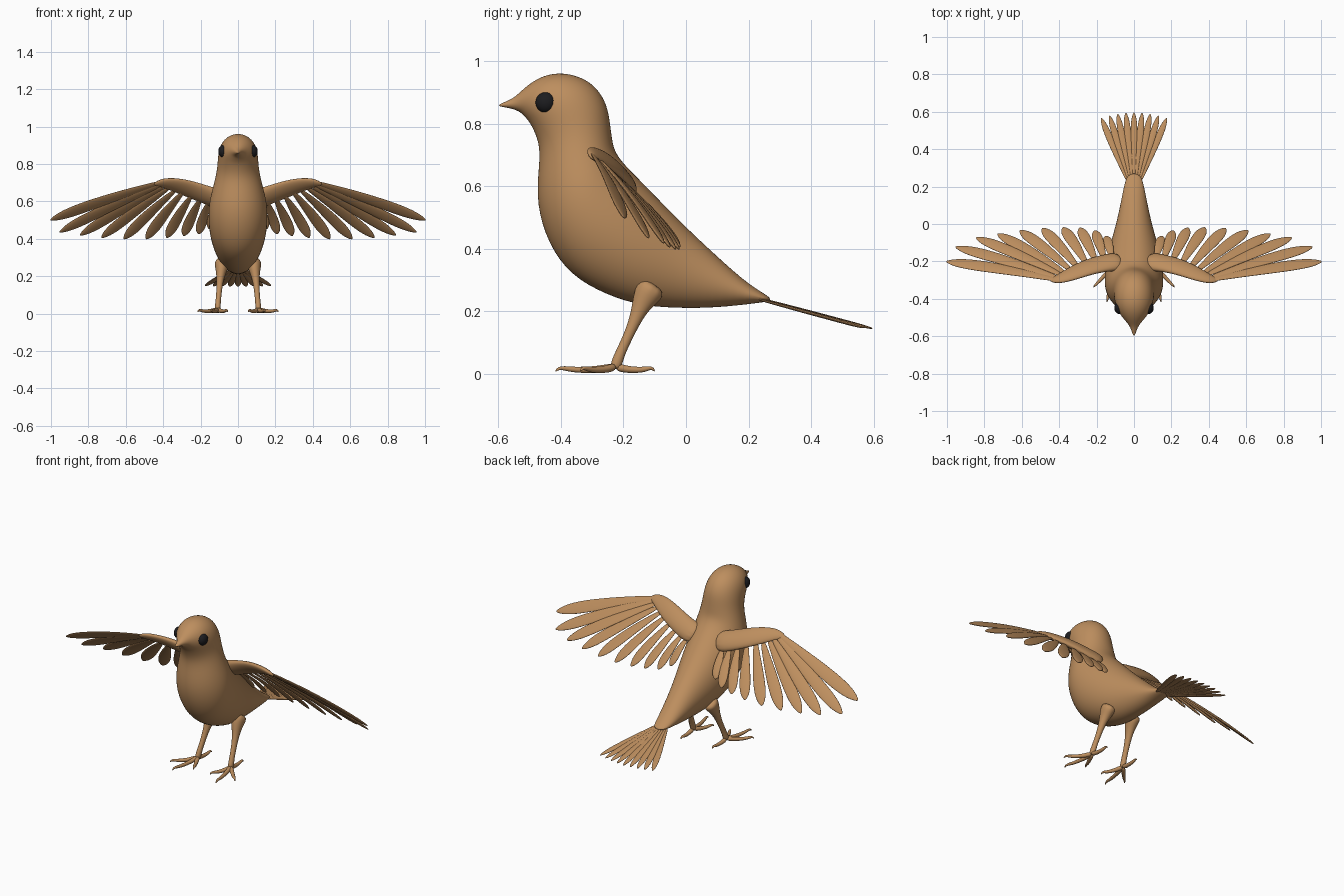
import bpy, bmesh, math
from mathutils import Vector as V

if "Cube" in bpy.data.objects:
    bpy.data.objects.remove(bpy.data.objects["Cube"])


def material(name, rgb):
    m = bpy.data.materials.new(name)
    m.diffuse_color = (*rgb, 1)
    m.use_nodes = True
    m.node_tree.nodes["Principled BSDF"].inputs["Base Color"].default_value = m.diffuse_color
    return m


TAN = material("tan plumage", (0.51, 0.272, 0.113))
BLACK = material("eye black", (0.012, 0.012, 0.014))


def loft(bm, rings, n):
    """Skin a closed tube through elliptical rings (centre, half axis u, half axis v)."""
    k = 6 / (4 + 2 * math.cos(math.tau / n))      # undo subdivision shrinkage
    loops = []
    for c, u, v in rings:
        angles = [math.tau * i / n for i in range(n)]
        loops.append([bm.verts.new(c + k * (u * math.cos(a) + v * math.sin(a))) for a in angles])
    for a, b in zip(loops, loops[1:]):
        for i in range(n):
            j = (i + 1) % n
            bm.faces.new((a[i], a[j], b[j], b[i]))
    bm.faces.new(loops[0][::-1])
    bm.faces.new(loops[-1])


def finish(name, bm, mat, mirror=False, levels=2):
    bmesh.ops.recalc_face_normals(bm, faces=bm.faces)
    for f in bm.faces:
        f.smooth = True
    me = bpy.data.meshes.new(name)
    bm.to_mesh(me)
    bm.free()
    me.materials.append(mat)
    ob = bpy.data.objects.new(name, me)
    bpy.context.collection.objects.link(ob)
    if mirror:
        ob.modifiers.new("mirror", 'MIRROR').use_mirror_merge = False
    if levels:
        s = ob.modifiers.new("smooth", 'SUBSURF')
        s.levels = s.render_levels = levels
    return ob


def path_rings(points, sizes, normal):
    """Rings along a path; sizes are (half width, half thickness along the normal)."""
    pts = [V(p) for p in points]
    out = []
    for i, (p, (w, t)) in enumerate(zip(pts, sizes)):
        d = (pts[min(i + 1, len(pts) - 1)] - pts[max(i - 1, 0)]).normalized()
        side = d.cross(V(normal)).normalized()
        out.append((p, side * w, side.cross(d).normalized() * t))
    return out


FEATHER = [(0, .35), (.15, .5), (.4, .8), (.7, 1), (.87, .85), (.96, .45), (1.0, .1)]


def feather(bm, base, tip, width, thick, normal, bow=0.0):
    base, tip, nrm = V(base), V(tip), V(normal).normalized()
    pts = [base.lerp(tip, t) + nrm * bow * math.sin(math.pi * t) for t, _ in FEATHER]
    sizes = [(width * w, thick * min(1, w + .3)) for _, w in FEATHER]
    loft(bm, path_rings(pts, sizes, normal), 8)


# Body, head and beak: back (y, z), belly (y, z), half width
SECTIONS = [
    (.275, .243, .27, .232, .035), (.2, .285, .19, .222, .055), (.1, .375, .08, .211, .075),
    (0, .468, -.04, .211, .10), (-.09, .56, -.16, .220, .132), (-.16, .632, -.29, .268, .152),
    (-.205, .677, -.39, .335, .158), (-.23, .715, -.455, .45, .154), (-.237, .752, -.480, .57, .135),
    (-.243, .80, -.466, .69, .115), (-.252, .86, -.471, .74, .109), (-.285, .917, -.484, .775, .106),
    (-.34, .953, -.497, .80, .099), (-.41, .965, -.508, .815, .084), (-.47, .949, -.52, .828, .062),
    (-.517, .915, -.531, .838, .040), (-.547, .884, -.551, .847, .021), (-.58, .869, -.58, .853, .010),
    (-.598, .862, -.598, .856, .004)]
bm = bmesh.new()
rings = []
for by, bz, fy, fz, w in SECTIONS:
    back, belly = V((0, by, bz)), V((0, fy, fz))
    rings.append(((back + belly) / 2, V((w, 0, 0)), (back - belly) / 2))
loft(bm, rings, 16)
finish("body", bm, TAN)

# Eyes
bm = bmesh.new()
bmesh.ops.create_uvsphere(bm, u_segments=24, v_segments=14, radius=.033)
for v in bm.verts:
    v.co = V((v.co.x * .8 + .079, v.co.y - .448, v.co.z + .868))
finish("eyes", bm, BLACK, mirror=True, levels=0)

# Wing arms
WING_N = (.1, .7, .7)
bm = bmesh.new()
arm = [(.06, -.20, .60), (.15, -.207, .628), (.25, -.232, .665), (.34, -.270, .692),
       (.41, -.298, .702), (.45, -.302, .692)]
loft(bm, path_rings(arm, [(.065, .04), (.06, .028), (.057, .022), (.047, .018), (.03, .014), (.008, .006)],
                    WING_N), 12)
finish("wing_arms", bm, TAN, mirror=True)

# Wing feathers, outermost first: base, tip, half width
WING = [((.40, -.30, .705), (1.005, -.20, .50), .040), ((.40, -.29, .695), (.955, -.122, .435), .038),
        ((.385, -.275, .685), (.845, -.072, .418), .037), ((.365, -.265, .675), (.73, -.052, .405), .036),
        ((.335, -.25, .66), (.61, -.033, .398), .036), ((.295, -.24, .65), (.49, -.022, .398), .035),
        ((.25, -.22, .63), (.38, -.018, .405), .033), ((.20, -.21, .615), (.29, -.02, .415), .031),
        ((.155, -.20, .60), (.21, -.035, .425), .029), ((.115, -.19, .59), (.15, -.065, .45), .027)]
bm = bmesh.new()
for base, tip, w in WING:
    feather(bm, base, tip, w, .007, WING_N, bow=.012)
finish("wing_feathers", bm, TAN, mirror=True)

# Tail feathers
bm = bmesh.new()
for i in range(-4, 5):
    s = i / 4
    feather(bm, (s * .035, .23, .243 - .004 * abs(s)), (s * .175, .597 - .03 * s * s, .145 + .003 * abs(s)),
            .019, .005, (0, .27, .96))
finish("tail_feathers", bm, TAN)

# Legs
bm = bmesh.new()
leg = [(.085, -.10, .29), (.088, -.135, .24), (.095, -.155, .19), (.101, -.185, .12),
       (.107, -.216, .055), (.11, -.228, .014)]
loft(bm, path_rings(leg, [(.045, .055), (.032, .038), (.019, .021), (.014, .015), (.014, .016), (.017, .02)],
                    (0, -1, 0)), 10)
finish("legs", bm, TAN, mirror=True)

# Toes with hooked claws
bm = bmesh.new()
ankle = V((.11, -.225, .024))
for tx, ty in [(.217, -.338), (.145, -.418), (.055, -.345), (.105, -.10)]:
    reach = V((tx - ankle.x, ty - ankle.y, 0))
    steps = [(0, .024), (.3, .013), (.7, .013), (.85, .019), (.95, .018), (1.0, .008)]
    pts = [V((ankle.x, ankle.y, 0)) + reach * t + V((0, 0, z)) for t, z in steps]
    loft(bm, path_rings(pts, [(r, r) for r in (.014, .011, .009, .007, .005, .002)], (0, 0, 1)), 8)
finish("toes", bm, TAN, mirror=True)
